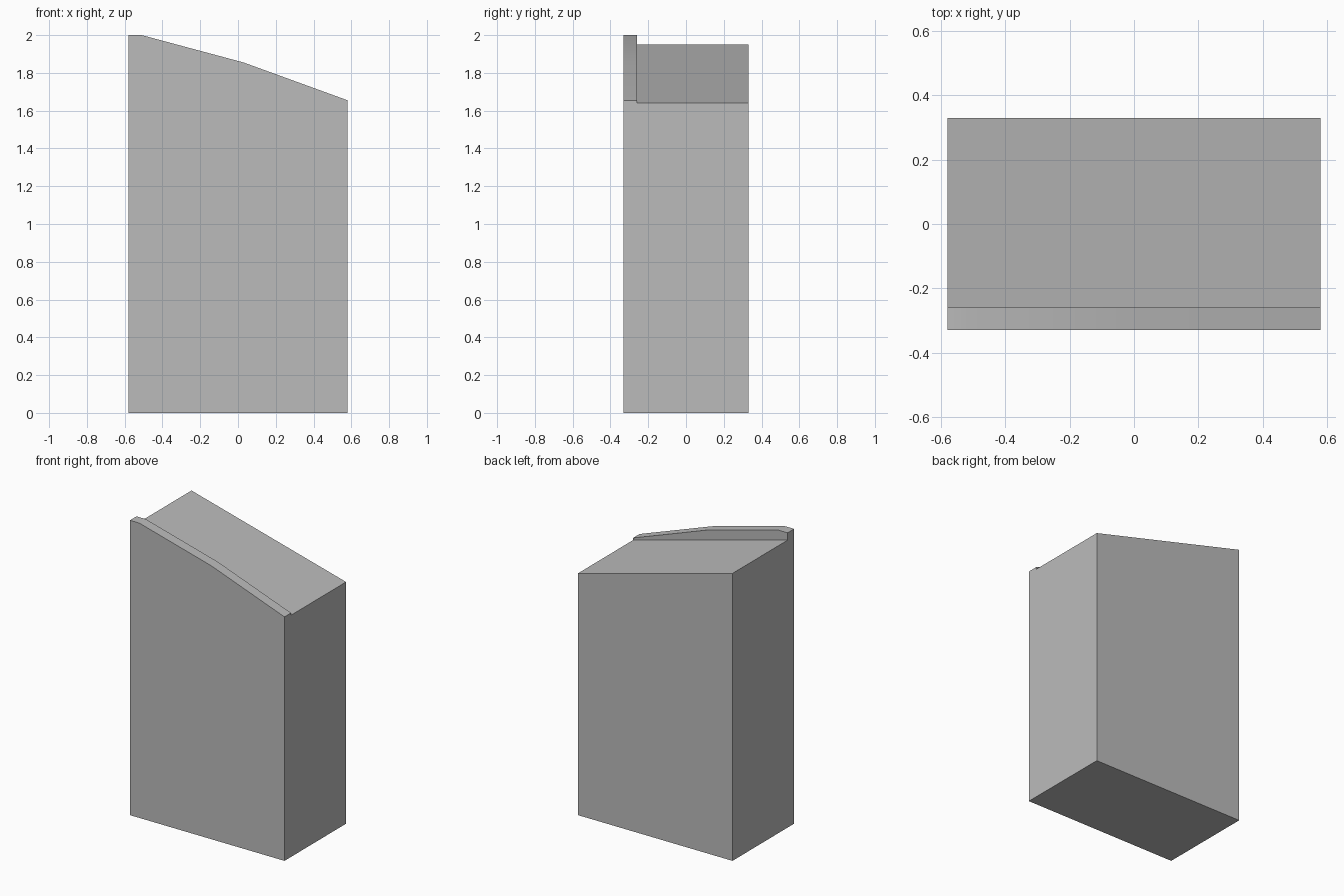
import bpy, bmesh, math
from mathutils import Vector

cube = bpy.data.objects.get("Cube")
if cube:
    bpy.data.objects.remove(cube)

HALF_W, HALF_D, WALL_Y = 0.58, 0.33, -0.26
ROOF_HIGH, ROOF_LOW = 1.95, 1.64
PARAPET = [(-HALF_W, 2.0), (-0.51, 2.0), (0.03, 1.855), (HALF_W, 1.655)]


def parapet_height(x):
    """Height of the parapet's broken slope at x."""
    for (x0, z0), (x1, z1) in zip(PARAPET, PARAPET[1:]):
        if x <= x1 + 1e-4:
            return z0 + (z1 - z0) * (x - x0) / (x1 - x0)
    return PARAPET[-1][1]


# Block with a sloping roof
bm = bmesh.new()
outline = [(-HALF_W, 0), (HALF_W, 0), (HALF_W, ROOF_LOW), (-HALF_W, ROOF_HIGH)]
front = bm.faces.new([bm.verts.new((x, -HALF_D, z)) for x, z in outline])
back = bmesh.ops.extrude_face_region(bm, geom=[front], use_keep_orig=True)
for v in back["geom"]:
    if isinstance(v, bmesh.types.BMVert):
        v.co.y = HALF_D
bmesh.ops.recalc_face_normals(bm, faces=bm.faces)

# Cuts behind the parapet and at its slope changes
cuts = [((0, WALL_Y, 0), (0, 1, 0))] + [((x, 0, 0), (1, 0, 0)) for x, z in PARAPET[1:3]]
for point, normal in cuts:
    bmesh.ops.bisect_plane(bm, geom=bm.verts[:] + bm.edges[:] + bm.faces[:],
                           plane_co=Vector(point), plane_no=Vector(normal))

# Raise the front strip of the roof into the parapet
bm.normal_update()
strip = [f for f in bm.faces if f.normal.z > 0.5 and f.calc_center_median().y < WALL_Y]
raised = bmesh.ops.extrude_face_region(bm, geom=strip)
for v in raised["geom"]:
    if isinstance(v, bmesh.types.BMVert):
        v.co.z = parapet_height(v.co.x)
bmesh.ops.delete(bm, geom=[f for f in strip if f.is_valid], context="FACES")
bmesh.ops.dissolve_limit(bm, angle_limit=math.radians(1), verts=bm.verts[:], edges=bm.edges[:])
bmesh.ops.recalc_face_normals(bm, faces=bm.faces)

mesh = bpy.data.meshes.new("building_block")
bm.to_mesh(mesh)
bm.free()
building = bpy.data.objects.new("building_block", mesh)
bpy.context.collection.objects.link(building)

# Plain grey finish
grey = bpy.data.materials.new("plain_grey")
grey.use_nodes = True
grey.diffuse_color = (0.5, 0.5, 0.5, 1)
grey.node_tree.nodes["Principled BSDF"].inputs["Base Color"].default_value = (0.5, 0.5, 0.5, 1)
mesh.materials.append(grey)

bpy.ops.object.select_all(action="DESELECT")
building.select_set(True)
bpy.context.view_layer.objects.active = building
bpy.ops.object.shade_smooth_by_angle(angle=math.radians(30))
